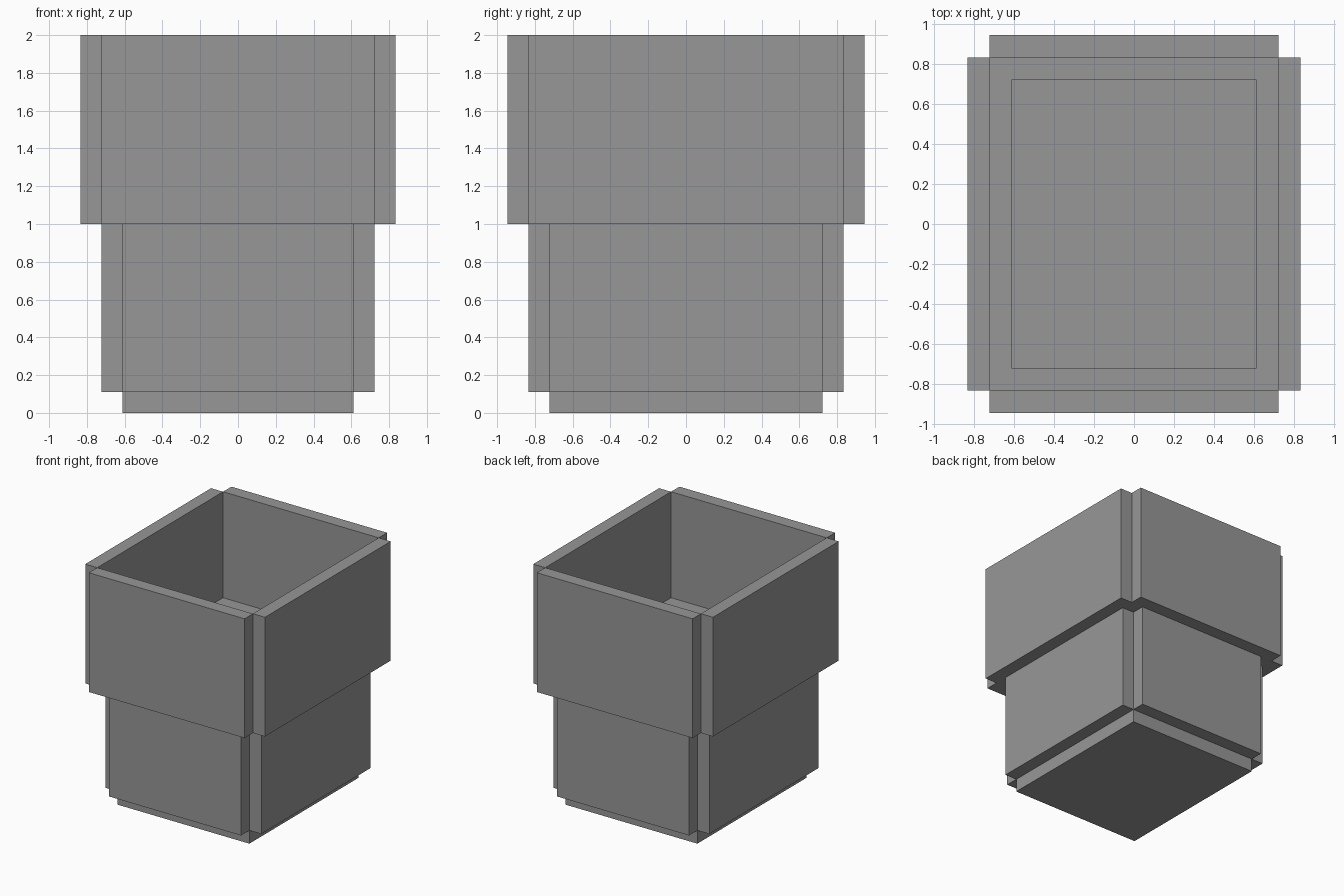
import bpy

if "Cube" in bpy.data.objects:
    bpy.data.objects.remove(bpy.data.objects["Cube"])

T = 1 / 9                      # board thickness
grey = bpy.data.materials.new("plain grey")
grey.diffuse_color = (0.31, 0.31, 0.31, 1)
grey.use_nodes = True
grey.node_tree.nodes["Principled BSDF"].inputs["Base Color"].default_value = grey.diffuse_color


def board(name, x0, x1, y0, y1, z0, z1):
    """Rectangular board spanning the given limits."""
    bpy.ops.mesh.primitive_cube_add(
        size=1, location=((x0 + x1) / 2, (y0 + y1) / 2, (z0 + z1) / 2))
    ob = bpy.context.object
    ob.name = name
    ob.scale = (x1 - x0, y1 - y0, z1 - z0)
    bpy.ops.object.transform_apply(location=False, rotation=False, scale=True)
    ob.data.materials.append(grey)
    return ob


def walls(name, hx, hy, z0, z1):
    """Four boards around an opening, leaving notched outer corners."""
    board(name + "_right_wall", hx, hx + T, -hy, hy, z0, z1)
    board(name + "_left_wall", -hx - T, -hx, -hy, hy, z0, z1)
    board(name + "_back_wall", -hx, hx, hy, hy + T, z0, z1)
    board(name + "_front_wall", -hx, hx, -hy - T, -hy, z0, z1)


HX, HY = 5.5 * T, 6.5 * T      # half size of the lower opening

# Floor and lower box
board("floor", -HX, HX, -HY, HY, 0, T)
walls("lower", HX, HY, T, 1)

# Ledge ring joining the two boxes
board("ledge_right", HX, HX + T, -HY - T, HY + T, 1, 1 + T)
board("ledge_left", -HX - T, -HX, -HY - T, HY + T, 1, 1 + T)
board("ledge_back", -HX, HX, HY, HY + T, 1, 1 + T)
board("ledge_front", -HX, HX, -HY - T, -HY, 1, 1 + T)

# Wider upper box
walls("upper", HX + T, HY + T, 1, 2)
